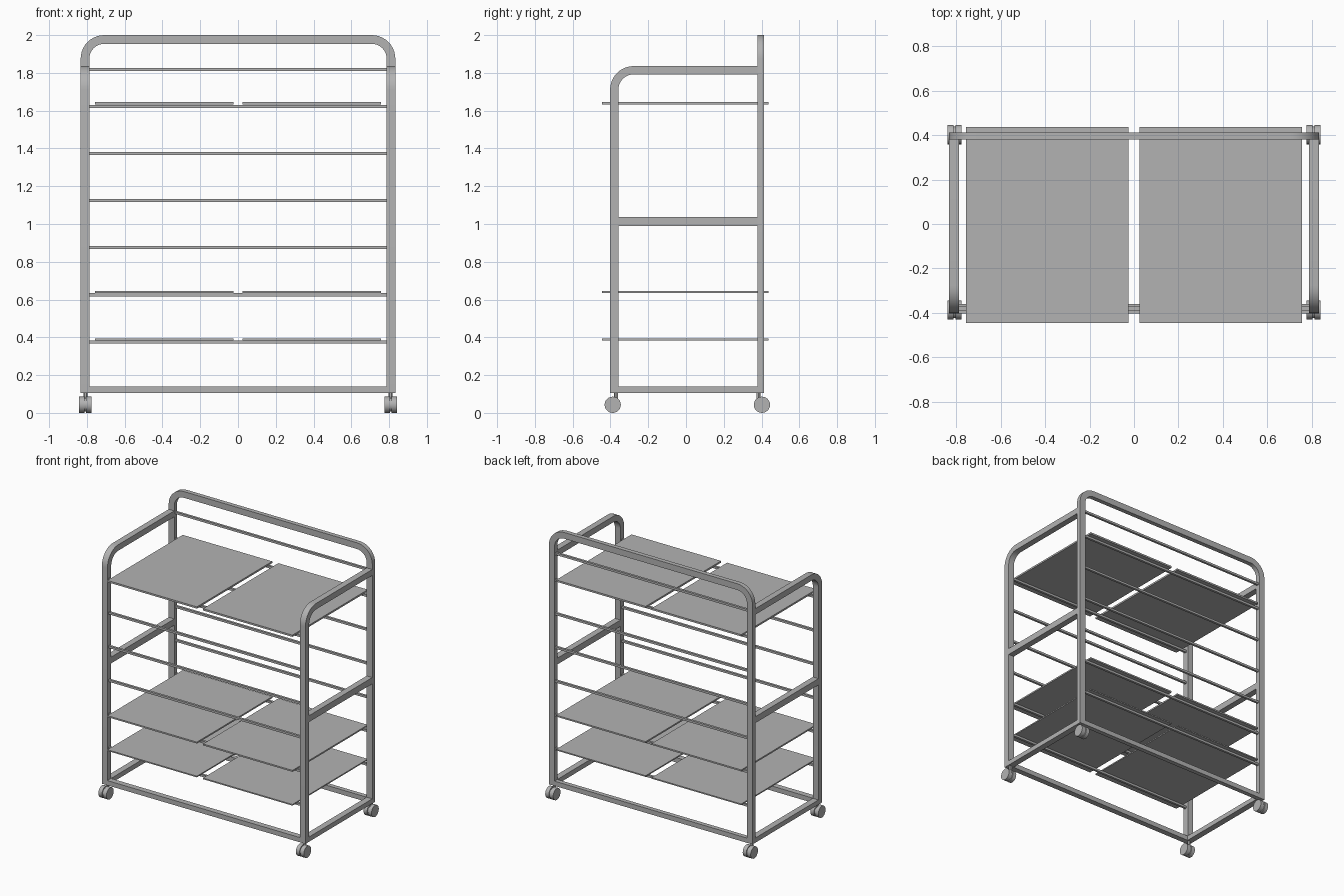
import bpy, bmesh, math
from mathutils import Matrix, Vector

cube = bpy.data.objects.get("Cube")
if cube:
    bpy.data.objects.remove(cube)

grey = bpy.data.materials.new("matt grey")
grey.use_nodes = True
tone = (0.45, 0.45, 0.45, 1)
grey.diffuse_color = tone
grey.node_tree.nodes["Principled BSDF"].inputs["Base Color"].default_value = tone

TUBE = 0.046            # main tube width
HALF_W = 0.833          # outer half width
POST_X = HALF_W - TUBE / 2
FRONT_Y, BACK_Y = -0.381, 0.396
FRONT_D, BACK_D = 0.042, 0.033
BASE = 0.105


def finish(name, bm, smooth=False):
    bmesh.ops.recalc_face_normals(bm, faces=bm.faces)
    mesh = bpy.data.meshes.new(name)
    bm.to_mesh(mesh)
    bm.free()
    mesh.materials.append(grey)
    obj = bpy.data.objects.new(name, mesh)
    bpy.context.collection.objects.link(obj)
    if smooth:
        bpy.ops.object.select_all(action="DESELECT")
        obj.select_set(True)
        bpy.context.view_layer.objects.active = obj
        bpy.ops.object.shade_smooth_by_angle(angle=math.radians(30))
    return obj


def box(name, x, y, z):
    """Box from (low, high) ranges."""
    bm = bmesh.new()
    size = [r[1] - r[0] for r in (x, y, z)]
    mid = [(r[0] + r[1]) / 2 for r in (x, y, z)]
    bmesh.ops.create_cube(bm, size=1, matrix=Matrix.Translation(mid) @ Matrix.Diagonal((*size, 1)))
    return finish(name, bm)


def around(centre, width):
    return (centre - width / 2, centre + width / 2)


def cylinder(bm, centre, radius, length, axis, sides):
    turn = Matrix.Rotation(math.pi / 2, 4, "Y") if axis == "X" else Matrix()
    bmesh.ops.create_cone(bm, cap_ends=True, segments=sides, radius1=radius, radius2=radius,
                          depth=length, matrix=Matrix.Translation(centre) @ turn)


def bend(cx, cz, radius, start, end, steps=10):
    """Quarter arc in a 2D plane, angles in degrees."""
    angles = [math.radians(start + (end - start) * i / steps) for i in range(steps + 1)]
    return [(cx + radius * math.cos(a), cz + radius * math.sin(a)) for a in angles]


def bent_tube(name, outer, inner, place, depth):
    """Band between two matching outlines, given a thickness."""
    bm = bmesh.new()
    rings = []
    for o, i in zip(outer, inner):
        rings.append([bm.verts.new(place(p, d)) for p, d in
                      ((o, -depth / 2), (o, depth / 2), (i, depth / 2), (i, -depth / 2))])
    for a, b in zip(rings, rings[1:]):
        for k in range(4):
            n = (k + 1) % 4
            bm.faces.new((a[k], a[n], b[n], b[k]))
    bm.faces.new(rings[0])
    bm.faces.new(rings[-1])
    return finish(name, bm, True)


# Tall back arch
R = 0.125


def arch(inset):
    w, r = HALF_W - inset, R - inset
    cx, cz = HALF_W - R, 2 - R
    return ([(-w, BASE)] + bend(-cx, cz, r, 180, 90) + bend(cx, cz, r, 90, 0) + [(w, BASE)])


bent_tube("back_arch", arch(0), arch(TUBE), lambda p, d: Vector((p[0], BACK_Y + d, p[1])), BACK_D)

# Side frames: front post bending back into an armrest rail
front_edge = FRONT_Y - FRONT_D / 2
back_inner = BACK_Y - BACK_D / 2
RAIL_TOP = 1.836


def side(inset):
    cy, cz = front_edge + R, RAIL_TOP - R
    return ([(front_edge + inset, BASE)] + bend(cy, cz, R - inset, 180, 90)
            + [(back_inner, RAIL_TOP - inset)])


for label, s in (("left", 1), ("right", -1)):
    bent_tube(f"{label}_side_frame", side(0), side(FRONT_D + 0.002),
              lambda p, d: Vector((s * POST_X + d, p[0], p[1])), TUBE)
    span = (FRONT_Y + FRONT_D / 2, back_inner)
    box(f"{label}_middle_rail", around(s * POST_X, TUBE), span, (0.99, 1.037))
    box(f"{label}_bottom_rail", around(s * POST_X, TUBE), span, (BASE, 0.14))

# Bottom rails and thin cross bars, front and back
inside = (TUBE - HALF_W, HALF_W - TUBE)
for label, y, depth in (("front", FRONT_Y, FRONT_D), ("back", BACK_Y, BACK_D)):
    box(f"{label}_bottom_rail", inside, around(y, depth), (BASE, 0.14))
    for i in range(6):
        box(f"{label}_cross_bar_{i + 1}", inside, around(y, 0.017), around(0.376 + i * 0.2494, 0.016))
box("back_top_bar", inside, around(BACK_Y, 0.017), around(1.819, 0.016))

# Paired shelf boards
for level, (low, high) in (("lower", (0.384, 0.393)), ("middle", (0.634, 0.645)), ("upper", (1.632, 1.645))):
    box(f"{level}_left_shelf", (0.025, 0.757), (-0.445, 0.436), (low, high))
    box(f"{level}_right_shelf", (-0.757, -0.025), (-0.445, 0.436), (low, high))

# Twin-wheel casters
for end, y, stem_y in (("front", -0.388, -0.37), ("back", 0.402, 0.383)):
    for label, s in (("left", 1), ("right", -1)):
        x = s * 0.808
        bm = bmesh.new()
        for k in (-1, 1):
            cylinder(bm, (x + k * 0.018, y, 0.043), 0.043, 0.029, "X", 24)
        cylinder(bm, (x, y, 0.043), 0.036, 0.012, "X", 24)
        cylinder(bm, (x, stem_y, 0.083), 0.011, 0.05, "Z", 12)
        finish(f"{end}_{label}_caster", bm, True)
